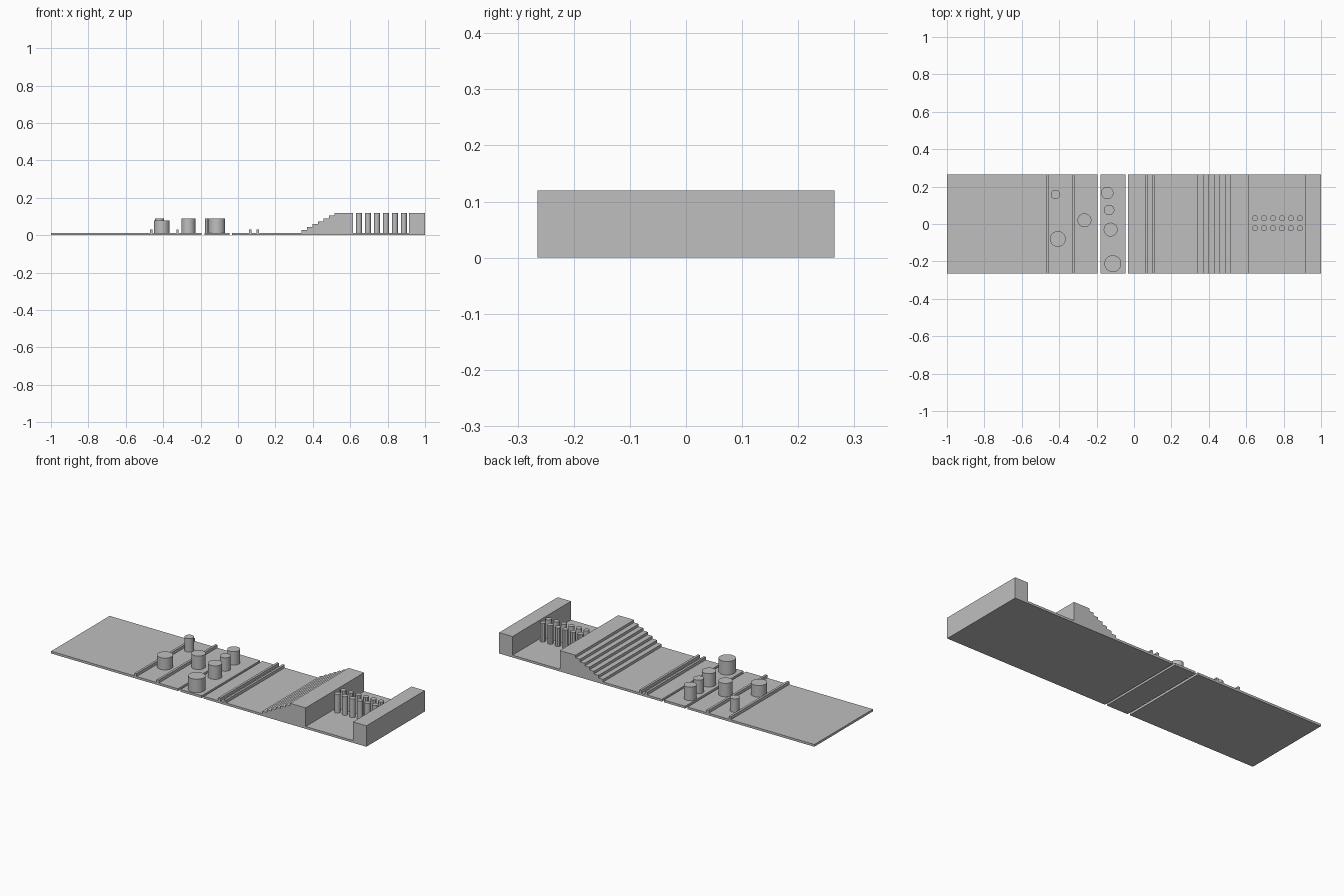
import bpy, bmesh, math
from mathutils import Matrix

if "Cube" in bpy.data.objects:
    bpy.data.objects.remove(bpy.data.objects["Cube"], do_unlink=True)

HALF = 0.265      # half depth of the strip
BASE = 0.013      # slab thickness
TOP = 0.12        # height of walls and platform

grey = bpy.data.materials.new("plain_grey")
grey.use_nodes = True
grey.diffuse_color = (0.52, 0.52, 0.52, 1)
grey.node_tree.nodes["Principled BSDF"].inputs["Base Color"].default_value = (0.52, 0.52, 0.52, 1)


def finish(name, bm):
    bmesh.ops.recalc_face_normals(bm, faces=bm.faces)
    mesh = bpy.data.meshes.new(name)
    bm.to_mesh(mesh)
    bm.free()
    mesh.materials.append(grey)
    obj = bpy.data.objects.new(name, mesh)
    bpy.context.collection.objects.link(obj)
    return obj


def extrude_profile(name, points):
    """Sweep an x-z outline across the full depth."""
    bm = bmesh.new()
    face = bm.faces.new([bm.verts.new((x, -HALF, z)) for x, z in points])
    swept = bmesh.ops.extrude_face_region(bm, geom=[face])
    verts = [v for v in swept["geom"] if isinstance(v, bmesh.types.BMVert)]
    bmesh.ops.translate(bm, verts=verts, vec=(0, 2 * HALF, 0))
    return finish(name, bm)


def slab(name, x0, x1, z0, z1):
    return extrude_profile(name, [(x0, z0), (x1, z0), (x1, z1), (x0, z1)])


def post(name, x, y, radius, top, sides=32):
    bm = bmesh.new()
    spot = Matrix.Translation((x, y, (BASE + top) / 2))
    turn = Matrix.Rotation(math.pi / sides, 4, "Z")
    bmesh.ops.create_cone(bm, cap_ends=True, segments=sides, radius1=radius,
                          radius2=radius, depth=top - BASE, matrix=spot @ turn)
    obj = finish(name, bm)
    bpy.ops.object.select_all(action="DESELECT")
    obj.select_set(True)
    bpy.context.view_layer.objects.active = obj
    bpy.ops.object.shade_smooth_by_angle(angle=math.radians(35))


# Three ground slabs with narrow gaps
slab("right_ground", -1, -0.195, 0, BASE)
slab("middle_ground", -0.18, -0.045, 0, BASE)
slab("left_ground", -0.032, 1, 0, BASE)

# Low curbs
for i, x in enumerate((-0.47, -0.33, 0.06, 0.098)):
    slab(f"curb_{i + 1}", x, x + 0.013, BASE, 0.03)

# Staircase with a platform behind it
steps = 7
run, rise = 0.175 / (steps - 1), (TOP - BASE) / steps
outline = [(0.615, BASE), (0.615, TOP)]
for i in reversed(range(steps)):
    x = 0.34 + i * run
    outline += [(x, BASE + (i + 1) * rise), (x, BASE + i * rise)]
extrude_profile("staircase", outline)

# End wall
slab("end_wall", 0.915, 1, BASE, TOP)

# Two rows of slim columns
for i in range(6):
    x = 0.647 + i * 0.048
    post(f"front_column_{i + 1}", x, -0.023, 0.016, TOP, 16)
    post(f"back_column_{i + 1}", x, 0.03, 0.0165, TOP, 8)

# Scattered round drums: x, y, radius, top
drums = [
    (-0.42, 0.158, 0.025, 0.09),
    (-0.407, -0.08, 0.042, 0.08),
    (-0.265, 0.02, 0.037, 0.09),
    (-0.143, 0.166, 0.033, 0.09),
    (-0.133, 0.075, 0.028, 0.09),
    (-0.125, -0.03, 0.037, 0.09),
    (-0.113, -0.212, 0.045, 0.09),
]
for i, drum in enumerate(drums):
    post(f"drum_{i + 1}", *drum)
